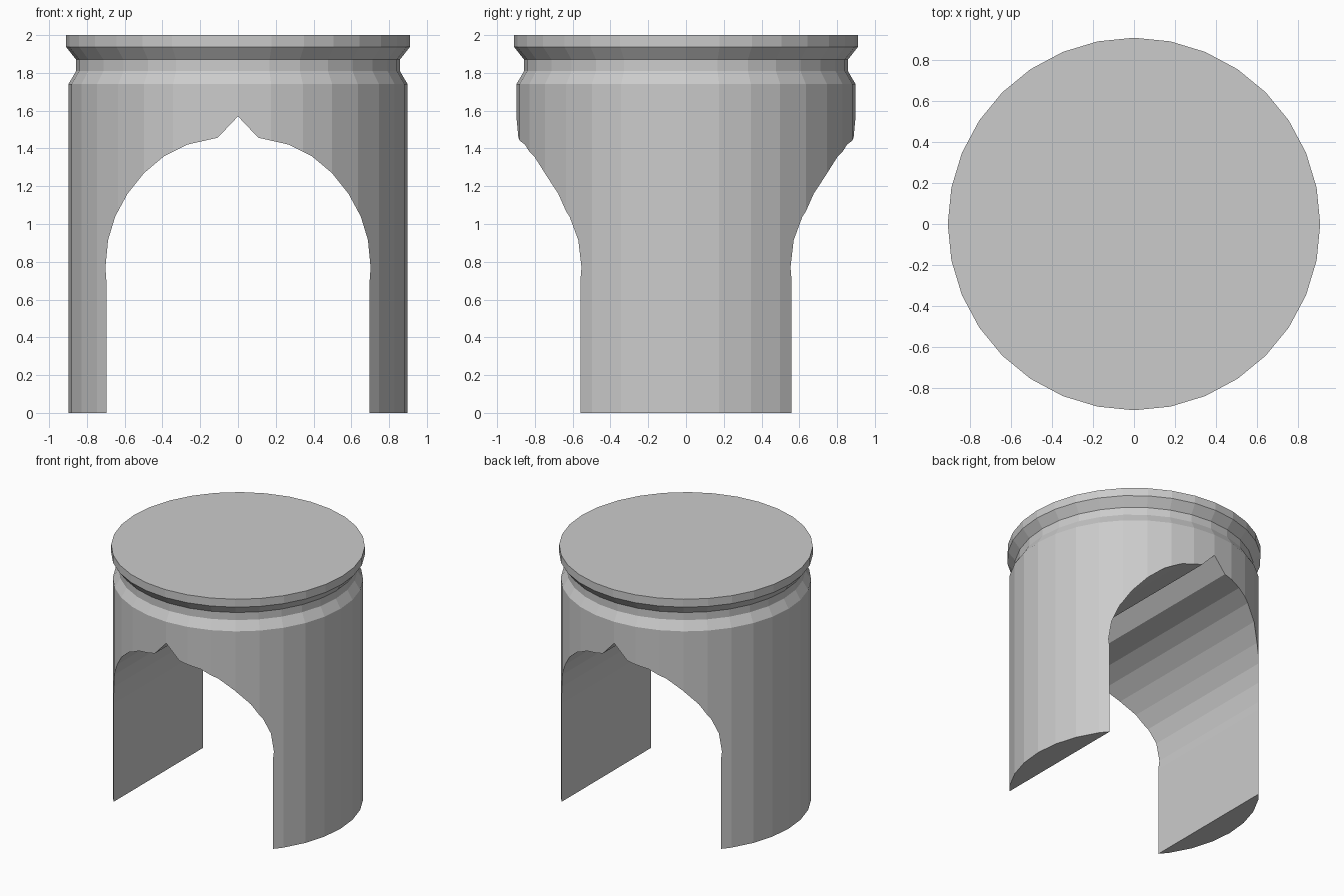
import bpy, bmesh
from math import pi
from mathutils import Matrix

if "Cube" in bpy.data.objects:
    bpy.data.objects.remove(bpy.data.objects["Cube"])


def make_object(name, bm):
    bmesh.ops.recalc_face_normals(bm, faces=bm.faces[:])
    mesh = bpy.data.meshes.new(name)
    bm.to_mesh(mesh)
    bm.free()
    obj = bpy.data.objects.new(name, mesh)
    bpy.context.collection.objects.link(obj)
    return obj


def turned_solid(name, profile, sides):
    """Stack of rings (radius, z), closed with a flat cap at each end."""
    bm = bmesh.new()
    rings = []
    for r, z in profile:
        ring = bmesh.ops.create_circle(bm, segments=sides, radius=r,
                                       matrix=Matrix.Translation((0, 0, z)))
        rings.append(ring["verts"])
    for low, high in zip(rings, rings[1:]):
        for i in range(sides):
            j = (i + 1) % sides
            bm.faces.new((low[i], low[j], high[j], high[i]))
    bm.faces.new(rings[0][::-1])
    bm.faces.new(rings[-1])
    return make_object(name, bm)


def extruded_outline(name, outline, depth):
    """Outline in x, z pushed along y, centred on y = 0."""
    bm = bmesh.new()
    face = bm.faces.new([bm.verts.new((x, -depth / 2, z)) for x, z in outline])
    out = bmesh.ops.extrude_face_region(bm, geom=[face])
    verts = [v for v in out["geom"] if isinstance(v, bmesh.types.BMVert)]
    bmesh.ops.translate(bm, verts=verts, vec=(0, depth, 0))
    if face.is_valid is False:
        pass
    elif all(len(e.link_faces) == 1 for e in face.edges):
        bm.faces.new(list(face.verts)[::-1])
    return make_object(name, bm)


# Drum body with a groove and rim near the top
body = turned_solid("arched_drum", [
    (0.898, 0), (0.898, 1.74), (0.857, 1.81),
    (0.857, 1.87), (0.91, 1.937), (0.91, 2.0)], 32)

# Pointed arch tunnel running front to back
half_arch = [(0.697, -0.2), (0.697, 0.70), (0.702, 0.77), (0.688, 0.915),
             (0.65, 1.04), (0.585, 1.16), (0.497, 1.27), (0.39, 1.36),
             (0.27, 1.42), (0.107, 1.457)]
outline = half_arch + [(0, 1.57)] + [(-x, z) for x, z in reversed(half_arch)]
cutter = extruded_outline("arch_cutter", outline, 3)
cutter.hide_render = True

cut = body.modifiers.new("arch", "BOOLEAN")
cut.operation = "DIFFERENCE"
cut.solver = "EXACT"
cut.object = cutter
bpy.context.view_layer.objects.active = body
body.select_set(True)
bpy.ops.object.modifier_apply(modifier=cut.name)
bpy.data.objects.remove(cutter)
